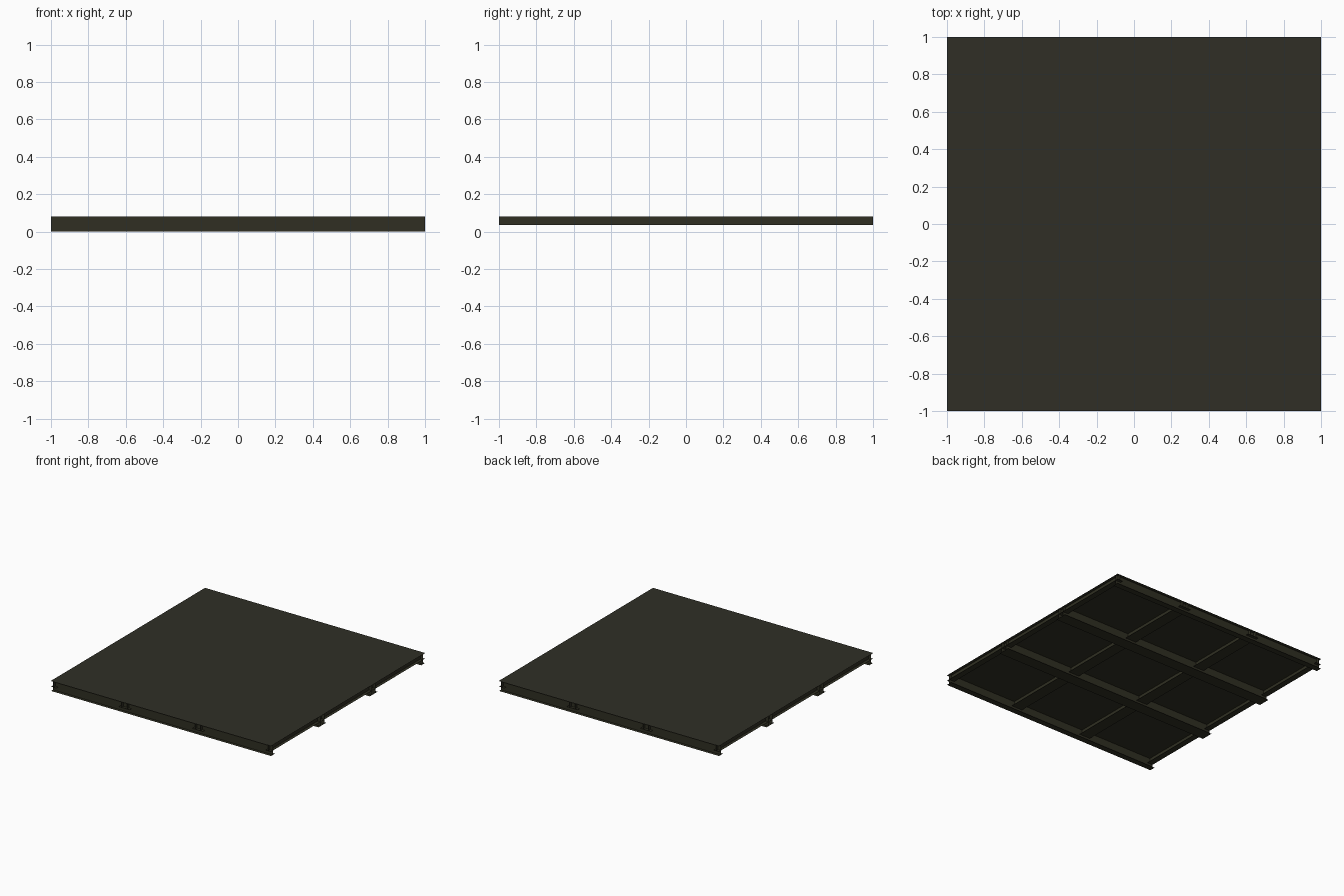
import bpy
import bmesh
from mathutils import Vector

cube = bpy.data.objects.get("Cube")
if cube:
    bpy.data.objects.remove(cube, do_unlink=True)

HALF = 1.0        # half the platform width
TOP = 0.083       # deck height
FLANGE = 0.05     # beam flange width
CELL = 2 * HALF / 3


def make_material(name, colour):
    mat = bpy.data.materials.new(name)
    mat.use_nodes = True
    mat.diffuse_color = (*colour, 1)
    mat.node_tree.nodes["Principled BSDF"].inputs["Base Color"].default_value = (*colour, 1)
    return mat


deck_paint = make_material("dark olive deck", (0.029, 0.028, 0.019))
beam_paint = make_material("dark olive steel", (0.029, 0.028, 0.016))


def sheet_object(name, strips, direction, mat):
    """Sweep cross-section segments (offset, height) across the full platform."""
    bm = bmesh.new()
    for (a, za), (b, zb) in strips:
        corners = [(-HALF, a, za), (HALF, a, za), (HALF, b, zb), (-HALF, b, zb)]
        if direction == "y":
            corners = [(v, u, z) for u, v, z in corners]
        bm.faces.new([bm.verts.new(Vector(c)) for c in corners])
    bmesh.ops.remove_doubles(bm, verts=bm.verts, dist=1e-5)
    mesh = bpy.data.meshes.new(name)
    bm.to_mesh(mesh)
    bm.free()
    mesh.materials.append(mat)
    obj = bpy.data.objects.new(name, mesh)
    bpy.context.collection.objects.link(obj)
    return obj


def i_beam(name, centre, bottom, top, direction):
    left, right = centre - FLANGE / 2, centre + FLANGE / 2
    strips = []
    for z in (bottom, top):
        strips += [((left, z), (centre, z)), ((centre, z), (right, z))]
    strips.append(((centre, bottom), (centre, top)))
    sheet_object(name, strips, direction, beam_paint)


# Deck sheet
sheet_object("deck", [((-HALF, TOP), (HALF, TOP))], "x", deck_paint)

# Each row of cells is framed by its own two beams, so inner beams sit in pairs
for row in range(3):
    start = -HALF + row * CELL
    for side, centre in (("near", start + FLANGE / 2), ("far", start + CELL - FLANGE / 2)):
        i_beam(f"main_beam_{row}_{side}", centre, 0.0, TOP - 0.002, "x")
        i_beam(f"cross_beam_{row}_{side}", centre, 0.036, TOP - 0.001, "y")
